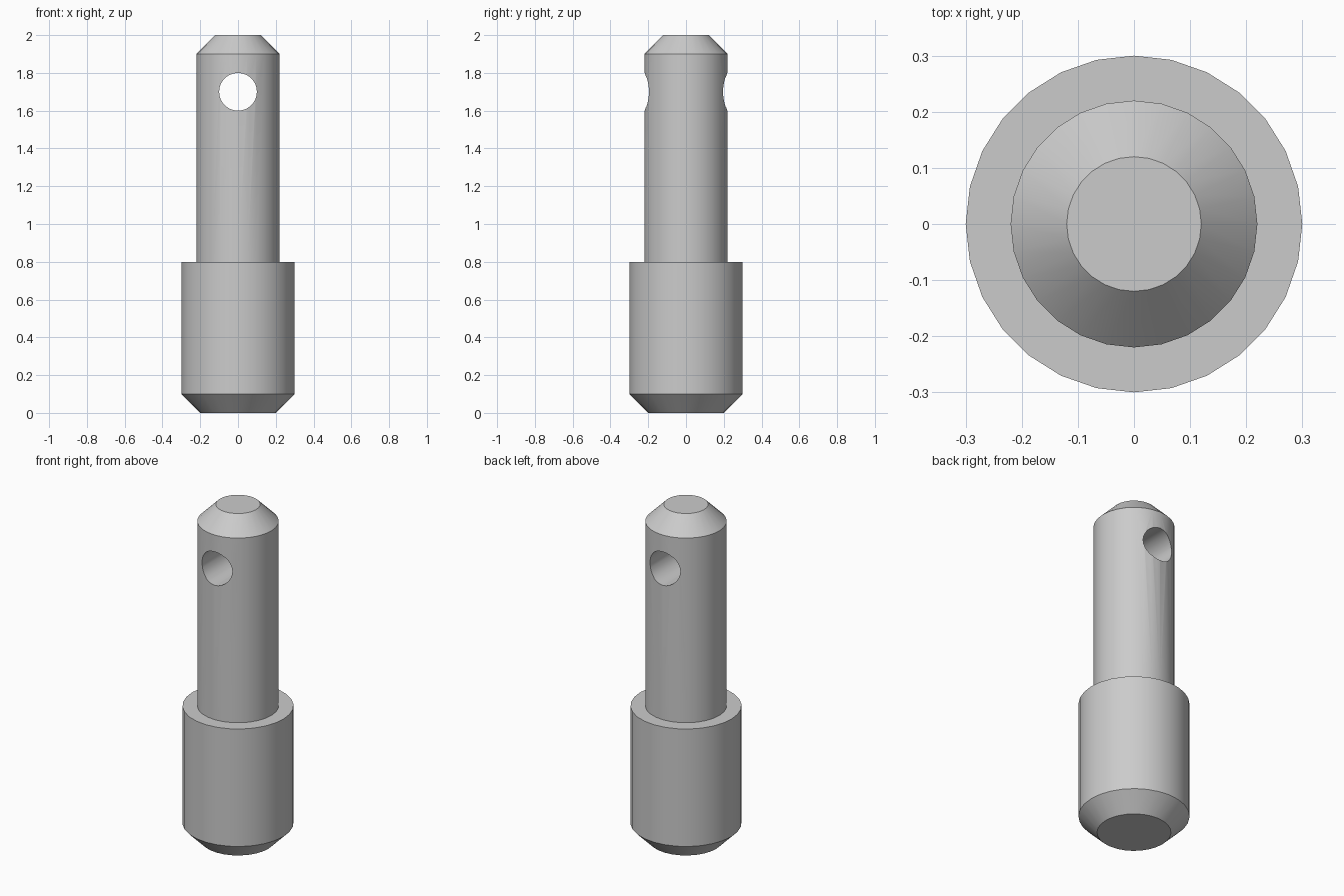
import bpy, bmesh, math

cube = bpy.data.objects.get("Cube")
if cube:
    bpy.data.objects.remove(cube, do_unlink=True)

SIDES = 28
HOLE_RADIUS, HOLE_HEIGHT = 0.1, 1.7

steel = bpy.data.materials.new("plain grey steel")
steel.use_nodes = True
grey = (0.6, 0.6, 0.6, 1)
steel.diffuse_color = grey
steel.node_tree.nodes["Principled BSDF"].inputs["Base Color"].default_value = grey


def turned_part(name, profile):
    """Turn a radius/height profile about z and cap both ends."""
    bm = bmesh.new()
    rings = []
    for radius, z in profile:
        angles = [2 * math.pi * i / SIDES for i in range(SIDES)]
        rings.append([bm.verts.new((radius * math.cos(a), radius * math.sin(a), z))
                      for a in angles])
    for low, high in zip(rings, rings[1:]):
        for i in range(SIDES):
            j = (i + 1) % SIDES
            bm.faces.new((low[i], low[j], high[j], high[i]))
    bm.faces.new(rings[0][::-1])
    bm.faces.new(rings[-1])
    mesh = bpy.data.meshes.new(name)
    bm.to_mesh(mesh)
    bm.free()
    mesh.materials.append(steel)
    obj = bpy.data.objects.new(name, mesh)
    bpy.context.collection.objects.link(obj)
    return obj


# Stepped pin: chamfered base, wide collar, slim shank, chamfered tip
pin = turned_part("stepped_pin", [(0.2, 0), (0.3, 0.1), (0.3, 0.8),
                                  (0.22, 0.8), (0.22, 1.9), (0.12, 2)])

# Cross hole running front to back through the shank
cutter = turned_part("cross_hole_cutter", [(HOLE_RADIUS, -0.5), (HOLE_RADIUS, 0.5)])
cutter.rotation_euler.x = math.pi / 2
cutter.location.z = HOLE_HEIGHT
cutter.hide_render = True
cutter.display_type = 'WIRE'

hole = pin.modifiers.new("cross hole", 'BOOLEAN')
hole.operation = 'DIFFERENCE'
hole.solver = 'EXACT'
hole.object = cutter

# Apply the cut, then smooth the round faces and keep the rims sharp
bpy.ops.object.select_all(action='DESELECT')
pin.select_set(True)
bpy.context.view_layer.objects.active = pin
bpy.ops.object.modifier_apply(modifier=hole.name)
bpy.data.objects.remove(cutter, do_unlink=True)
bpy.ops.object.shade_smooth_by_angle(angle=math.radians(30))
